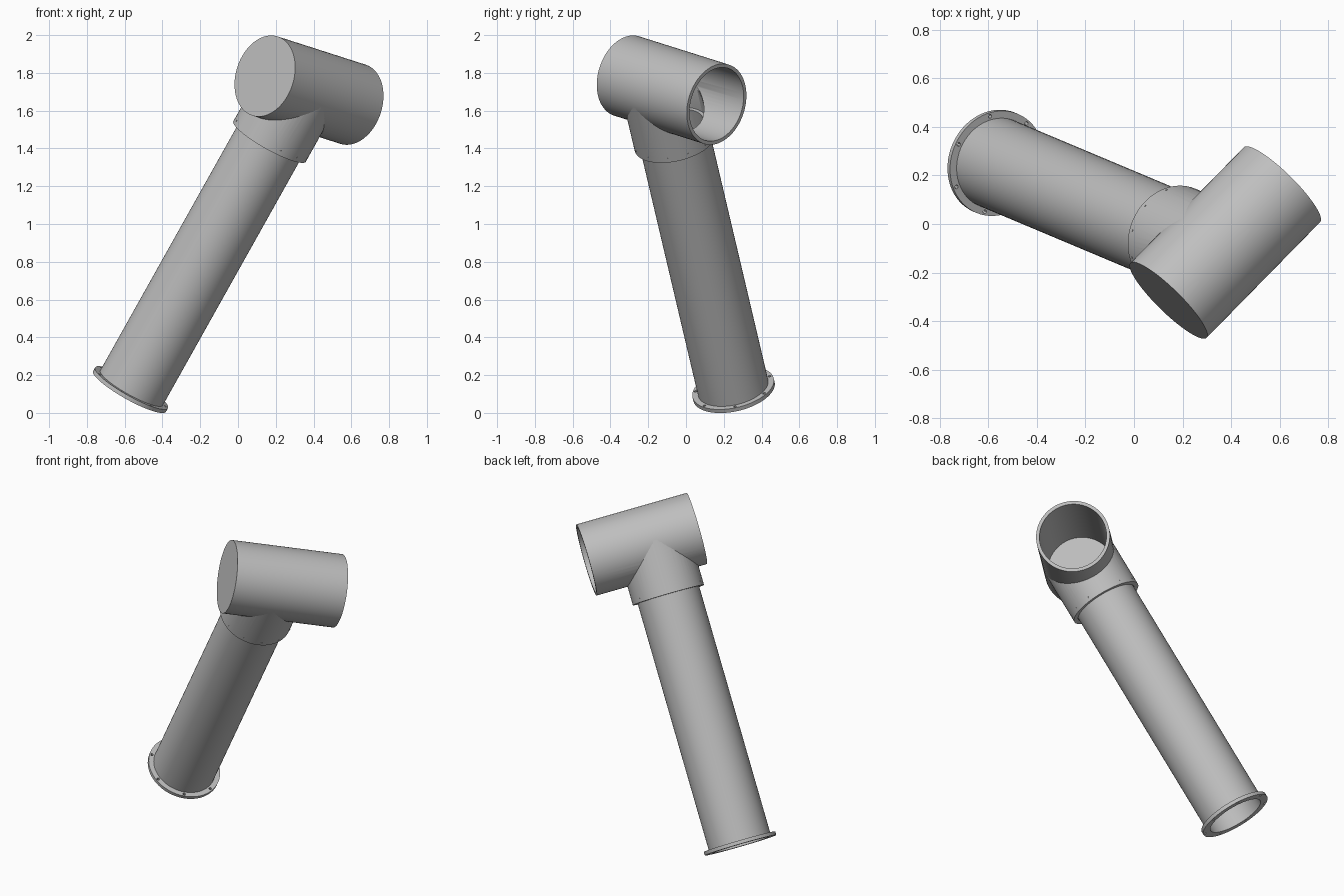
import bpy, bmesh, math
from mathutils import Matrix, Vector

cube = bpy.data.objects.get("Cube")
if cube:
    bpy.data.objects.remove(cube, do_unlink=True)

SEG = 64
metal = bpy.data.materials.new("grey_metal")
metal.use_nodes = True
GREY = (0.52, 0.52, 0.52, 1)
metal.diffuse_color = GREY
metal.node_tree.nodes["Principled BSDF"].inputs["Base Color"].default_value = GREY


def frame(origin, x, y, z):
    m = Matrix((x, y, z)).transposed().to_4x4()
    m.translation = origin
    return m


# Two perpendicular axes: the long tube and the head crossing its top
center = Vector((0.328, -0.125, 1.724))
tube_axis = Vector((0.479, -0.201, 0.855)).normalized()
head_axis = Vector((0.683, 0.697, -0.22))
head_axis = (head_axis - tube_axis * head_axis.dot(tube_axis)).normalized()
side = Vector((0.387, 0.92, 0)).normalized()
tube_frame = frame(center, side.cross(tube_axis), side, tube_axis)
head_frame = frame(center, tube_axis, head_axis.cross(tube_axis), head_axis)


def lathe(name, profile, matrix, closed=True):
    """Spin an (r, z) outline about local z; r = 0 points become poles."""
    bm = bmesh.new()
    verts = [bm.verts.new((r, 0, z)) for r, z in profile]
    pairs = list(zip(verts, verts[1:]))
    if closed:
        pairs.append((verts[-1], verts[0]))
    edges = [bm.edges.new(p) for p in pairs]
    bmesh.ops.spin(bm, geom=verts + edges, axis=(0, 0, 1), cent=(0, 0, 0),
                   angle=math.tau, steps=SEG, use_duplicate=False)
    bmesh.ops.remove_doubles(bm, verts=bm.verts, dist=1e-5)
    bmesh.ops.recalc_face_normals(bm, faces=bm.faces)
    return finish(name, bm, matrix)


def finish(name, bm, matrix):
    mesh = bpy.data.meshes.new(name)
    bm.to_mesh(mesh)
    bm.free()
    mesh.materials.append(metal)
    obj = bpy.data.objects.new(name, mesh)
    bpy.context.collection.objects.link(obj)
    obj.matrix_world = matrix
    return obj


def pipe(name, outer, inner, z0, z1, matrix):
    return lathe(name, [(outer, z0), (outer, z1), (inner, z1), (inner, z0)], matrix)


def rod(name, r, z0, z1, matrix):
    return lathe(name, [(0, z0), (r, z0), (r, z1), (0, z1)], matrix, closed=False)


def studs(name, r, depth, places, matrix):
    """Several small cylinders in one mesh."""
    bm = bmesh.new()
    for place in places:
        bmesh.ops.create_cone(bm, cap_ends=True, segments=12, radius1=r,
                              radius2=r, depth=depth, matrix=place)
    return finish(name, bm, matrix)


def activate(obj):
    bpy.ops.object.select_all(action='DESELECT')
    obj.select_set(True)
    bpy.context.view_layer.objects.active = obj


def cut(obj, cutter):
    cutter.hide_render = True
    mod = obj.modifiers.new("cut", 'BOOLEAN')
    mod.operation = 'DIFFERENCE'
    mod.solver = 'EXACT'
    mod.object = cutter
    bpy.context.view_layer.update()
    activate(obj)
    bpy.ops.object.modifier_apply(modifier=mod.name)
    bpy.data.objects.remove(cutter, do_unlink=True)


# Head: cup with one closed end and an opening for the collar
head = lathe("head_shell", [(0, -0.272), (0.22, -0.272), (0.22, 0.412),
                            (0.2, 0.412), (0.2, -0.252), (0, -0.252)],
             head_frame, closed=False)
cut(head, rod("head_opening_cutter", 0.193, -0.4, 0, tube_frame))

# Collar: sleeve saddled against the head
collar = pipe("collar", 0.22, 0.192, -0.335, 0, tube_frame)
cut(collar, rod("collar_saddle_cutter", 0.21, -0.6, 0.6, head_frame))

# Small screws around the collar
screw_places = [Matrix.Rotation(math.radians(10 + 30 * i), 4, 'Z')
                @ Matrix.Translation((0.219, 0, -0.31))
                @ Matrix.Rotation(math.pi / 2, 4, 'Y') for i in range(12)]
screws = studs("collar_screws", 0.004, 0.006, screw_places, tube_frame)

# Long tube seated in the collar
tube = pipe("long_tube", 0.19, 0.172, -1.884, -0.24, tube_frame)

# Foot flange with seven bolt holes
flange = pipe("foot_flange", 0.221, 0.172, -1.884, -1.862, tube_frame)
hole_places = [Matrix.Rotation(math.radians(177) + math.tau * i / 7, 4, 'Z')
               @ Matrix.Translation((0.206, 0, -1.873)) for i in range(7)]
cut(flange, studs("bolt_hole_cutter", 0.008, 0.1, hole_places, tube_frame))

for obj in (head, collar, screws, tube, flange):
    activate(obj)
    bpy.ops.object.shade_smooth_by_angle(angle=math.radians(30))
